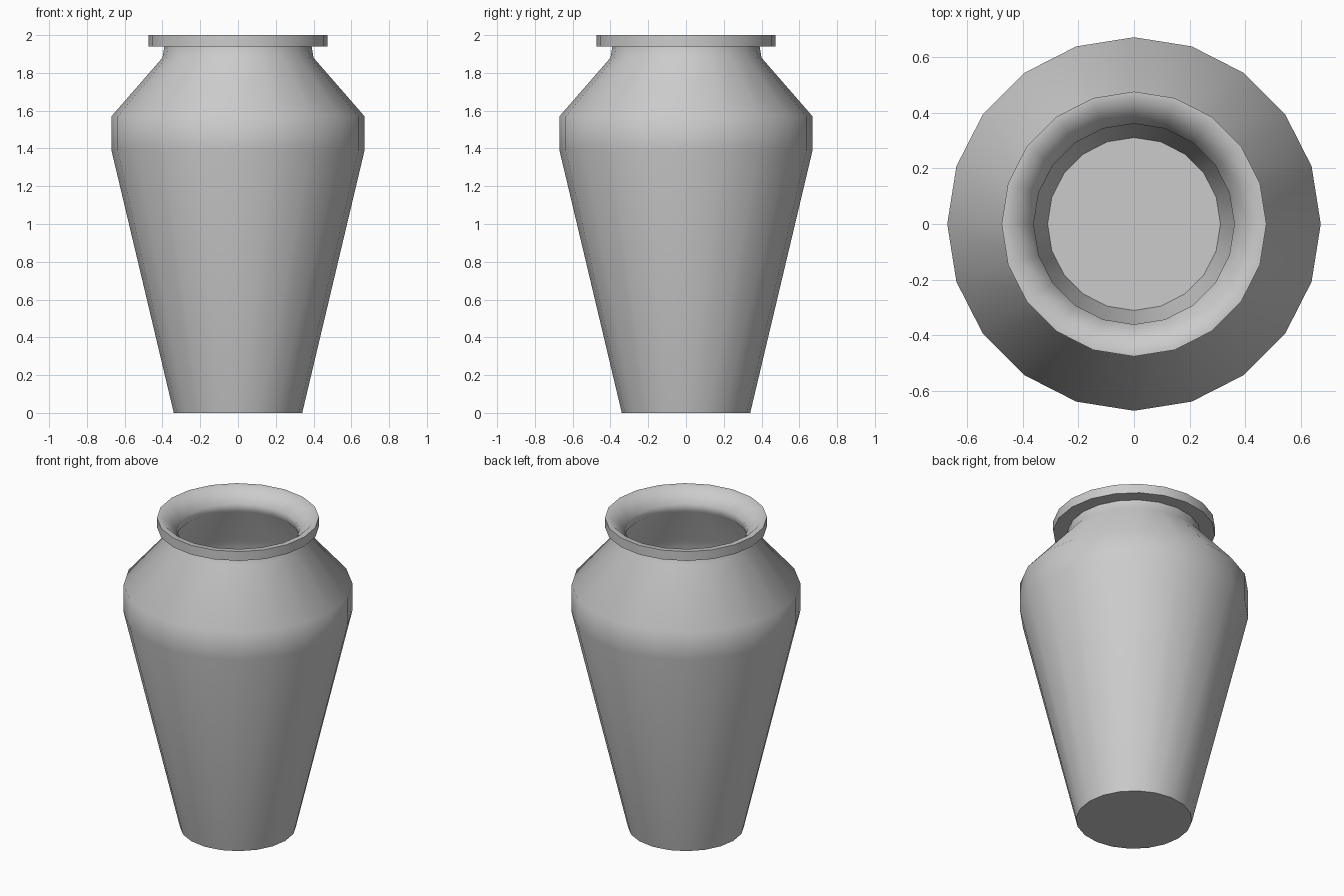
import bpy
import bmesh
import math

if "Cube" in bpy.data.objects:
    bpy.data.objects.remove(bpy.data.objects["Cube"])

SIDES = 20

# Half section (radius, height): base, outer wall, neck, rim lip, throat, inner wall, floor
profile = [
    (0, 0), (0.34, 0), (0.67, 1.39), (0.67, 1.57),
    (0.40, 1.88), (0.39, 1.94), (0.475, 1.94), (0.475, 2.0), (0.44, 2.0),
    (0.36, 1.92), (0.36, 1.87), (0.63, 1.56), (0.63, 1.40), (0.31, 0.03), (0, 0.03),
]


def lathe(name, points):
    bm = bmesh.new()
    verts = [bm.verts.new((r, 0, z)) for r, z in points]
    edges = [bm.edges.new(pair) for pair in zip(verts, verts[1:])]
    bmesh.ops.spin(bm, geom=verts + edges, cent=(0, 0, 0), axis=(0, 0, 1),
                   angle=2 * math.pi, steps=SIDES)
    bmesh.ops.remove_doubles(bm, verts=bm.verts, dist=0.001)
    bmesh.ops.recalc_face_normals(bm, faces=bm.faces)
    mesh = bpy.data.meshes.new(name)
    bm.to_mesh(mesh)
    bm.free()
    obj = bpy.data.objects.new(name, mesh)
    bpy.context.collection.objects.link(obj)
    bpy.context.view_layer.objects.active = obj
    obj.select_set(True)
    bpy.ops.object.shade_smooth_by_angle(angle=math.radians(50))
    return obj


# Hollow vase body with flared rim
lathe("vase", profile)
